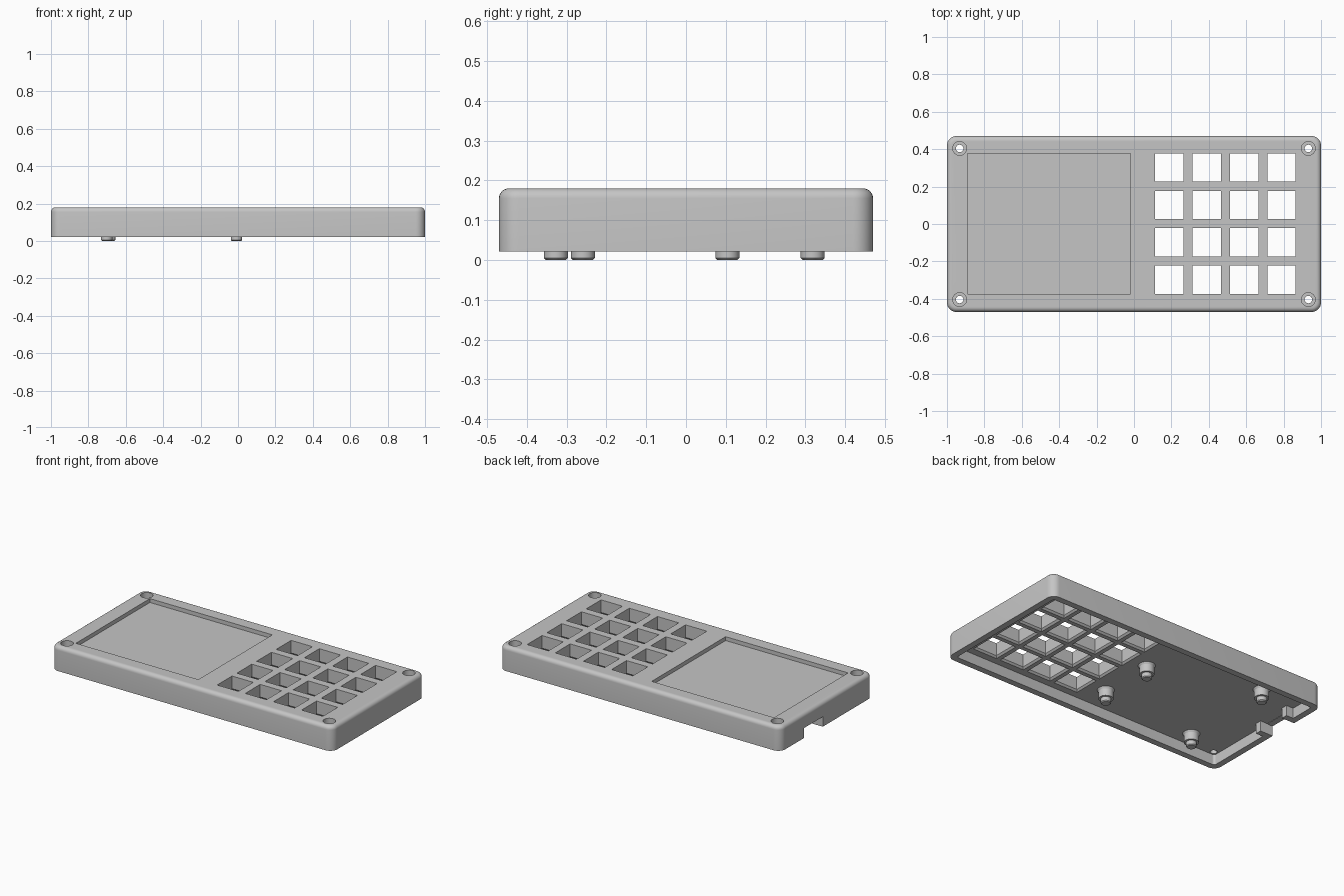
import bpy, bmesh, math
from mathutils import Matrix

if "Cube" in bpy.data.objects:
    bpy.data.objects.remove(bpy.data.objects["Cube"], do_unlink=True)

grey = bpy.data.materials.new("plain grey")
grey.use_nodes = True
COLOUR = (0.56, 0.56, 0.56, 1)
grey.diffuse_color = COLOUR
grey.node_tree.nodes["Principled BSDF"].inputs["Base Color"].default_value = COLOUR

BASE, TOP, CEILING = 0.022, 0.18, 0.088
HALF_Y, WALL = 0.47, 0.04
NOTCH = (0.04, 0.23)


def make(name, bm):
    bmesh.ops.recalc_face_normals(bm, faces=bm.faces)
    mesh = bpy.data.meshes.new(name)
    bm.to_mesh(mesh)
    bm.free()
    mesh.materials.append(grey)
    obj = bpy.data.objects.new(name, mesh)
    bpy.context.collection.objects.link(obj)
    return obj


def add_box(bm, x0, x1, y0, y1, z0, z1):
    size = Matrix.Diagonal((x1 - x0, y1 - y0, z1 - z0, 1))
    place = Matrix.Translation(((x0 + x1) / 2, (y0 + y1) / 2, (z0 + z1) / 2))
    bmesh.ops.create_cube(bm, size=1, matrix=place @ size)


def add_lathe(bm, x, y, profile, sides=32, turn=0):
    # Closed solid of revolution from (radius, height) pairs
    rings = []
    for r, z in profile:
        angles = [turn + 2 * math.pi * i / sides for i in range(sides)]
        rings.append([bm.verts.new((x + r * math.cos(a), y + r * math.sin(a), z)) for a in angles])
    for low, high in zip(rings, rings[1:]):
        for i in range(sides):
            j = (i + 1) % sides
            bm.faces.new((low[i], low[j], high[j], high[i]))
    bm.faces.new(rings[0][::-1])
    bm.faces.new(rings[-1])


def rounded_box(bm, hx, hy, z0, z1, corner, top=0):
    add_box(bm, -hx, hx, -hy, hy, z0, z1)
    upright = [e for e in bm.edges if abs(e.verts[0].co.z - e.verts[1].co.z) > 0.01]
    bmesh.ops.bevel(bm, geom=upright, offset=corner, segments=8, profile=0.5, affect='EDGES')
    if top:
        rim = [e for e in bm.edges if all(abs(v.co.z - z1) < 1e-5 for v in e.verts)]
        bmesh.ops.bevel(bm, geom=rim, offset=top, segments=6, profile=0.5, affect='EDGES')


def cut(obj, cutter):
    mod = obj.modifiers.new("cut", 'BOOLEAN')
    mod.operation = 'DIFFERENCE'
    mod.solver = 'EXACT'
    mod.object = cutter
    bpy.context.view_layer.objects.active = obj
    bpy.ops.object.modifier_apply(modifier=mod.name)
    bpy.data.objects.remove(cutter, do_unlink=True)


def smooth(obj):
    bpy.ops.object.select_all(action='DESELECT')
    obj.select_set(True)
    bpy.context.view_layer.objects.active = obj
    bpy.ops.object.shade_smooth_by_angle(angle=math.radians(30))


# Outer shell
bm = bmesh.new()
rounded_box(bm, 1, HALF_Y, BASE, TOP, 0.05, 0.025)
case = make("case_top", bm)

# Hollow underside
bm = bmesh.new()
rounded_box(bm, 1 - WALL, HALF_Y - WALL, -0.1, CEILING, 0.015)
cut(case, make("cavity_cutter", bm))

# Screen recess and cable notch
bm = bmesh.new()
add_box(bm, -0.89, -0.02, -0.374, 0.377, TOP - 0.025, 0.3)
add_box(bm, -1.1, -0.9, *NOTCH, -0.1, CEILING - 0.002)
cut(case, make("recess_cutter", bm))

# Key openings, four by four, slightly flared at the underside
HALF_DIAGONAL = 0.0755 * math.sqrt(2)
bm = bmesh.new()
for col in range(4):
    for row in range(4):
        add_lathe(bm, 0.189 + 0.2 * col, -0.298 + 0.2 * row,
                  [(HALF_DIAGONAL + 0.015, 0), (HALF_DIAGONAL + 0.015, CEILING),
                   (HALF_DIAGONAL, CEILING + 0.011), (HALF_DIAGONAL, 0.3)],
                  sides=4, turn=math.pi / 4)
cut(case, make("key_cutter", bm))

# Counterbored screw holes in the corners
bm = bmesh.new()
for sx in (-1, 1):
    for sy in (-1, 1):
        add_lathe(bm, 0.932 * sx, 0.404 * sy,
                  [(0.02, 0.05), (0.02, TOP - 0.045), (0.037, TOP - 0.045), (0.037, 0.25)])
cut(case, make("screw_cutter", bm))
smooth(case)

# Reinforcing blocks on both sides of the notch
bm = bmesh.new()
for y0, y1 in ((NOTCH[0] - 0.04, NOTCH[0]), (NOTCH[1], NOTCH[1] + 0.04)):
    add_box(bm, -0.97, -0.91, y0, y1, BASE, CEILING + 0.01)
make("notch_blocks", bm)

# Stepped posts for the circuit board
bm = bmesh.new()
for x, y in ((-0.702, -0.327), (-0.685, 0.318), (-0.008, -0.259), (-0.008, 0.104)):
    add_lathe(bm, x, y, [(0.025, 0), (0.03, 0.005), (0.03, 0.03), (0.043, 0.03),
                         (0.043, CEILING - 0.012), (0.05, CEILING), (0.05, CEILING + 0.01)])
smooth(make("board_posts", bm))
